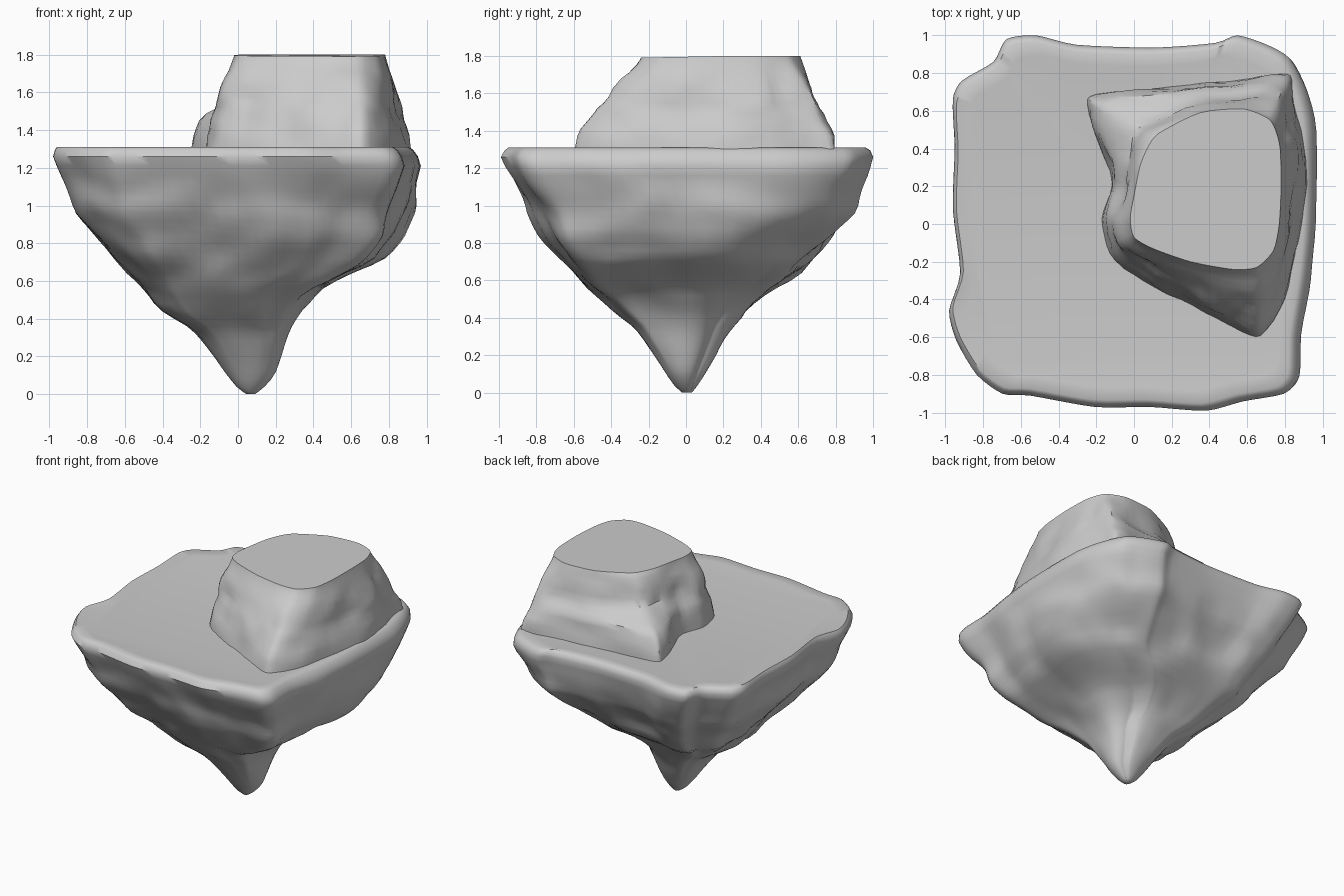
import bpy, bmesh, math
from mathutils import Vector, noise


def spline(pts, k):
    """Closed curve through the points, k samples per segment."""
    p = [Vector(q) for q in pts]
    n, out = len(p), []
    for i in range(n):
        a, b, c, d = p[i - 1], p[i], p[(i + 1) % n], p[(i + 2) % n]
        m0, m1 = (c - a) * 0.35, (d - b) * 0.35
        for j in range(k):
            t = j / k
            out.append(b * (2*t**3 - 3*t*t + 1) + m0 * (t**3 - 2*t*t + t)
                       + c * (3*t*t - 2*t**3) + m1 * (t**3 - t*t))
    return out


def table(rows, z):
    """Linear lookup of a row by its first value (rows descend)."""
    for a, b in zip(rows, rows[1:]):
        if z >= b[0]:
            t = (a[0] - z) / (a[0] - b[0])
            return [u + (v - u) * t for u, v in zip(a[1:], b[1:])]
    return list(rows[-1][1:])


def loft(name, rings, angle):
    bm = bmesh.new()
    vs = [[bm.verts.new(p) for p in r] for r in rings]
    n = len(vs[0])
    for a, b in zip(vs, vs[1:]):
        for i in range(n):
            j = (i + 1) % n
            bm.faces.new((a[i], a[j], b[j], b[i]))
    bm.faces.new(vs[0])
    bm.faces.new(vs[-1])
    bmesh.ops.recalc_face_normals(bm, faces=bm.faces[:])
    me = bpy.data.meshes.new(name)
    bm.to_mesh(me)
    bm.free()
    ob = bpy.data.objects.new(name, me)
    bpy.context.collection.objects.link(ob)
    bpy.context.view_layer.objects.active = ob
    ob.select_set(True)
    bpy.ops.object.shade_smooth_by_angle(angle=math.radians(angle))
    ob.select_set(False)


# Island: irregular square plateau tapering to a spike
plateau = [(0.98, 0.0), (0.98, 0.5), (0.93, 0.72), (0.85, 0.88), (0.73, 0.95), (0.57, 1.0),
           (0.45, 0.96), (0.12, 0.935), (-0.3, 0.95), (-0.52, 1.0), (-0.68, 0.98),
           (-0.75, 0.86), (-0.92, 0.76), (-0.97, 0.66), (-0.96, 0.4), (-0.97, 0.08),
           (-0.93, -0.26), (-0.99, -0.46), (-0.95, -0.62), (-0.84, -0.8), (-0.7, -0.9),
           (-0.55, -0.91), (-0.2, -0.97), (0.1, -0.97), (0.4, -0.99), (0.6, -0.94),
           (0.82, -0.9), (0.89, -0.82), (0.9, -0.6), (0.95, -0.3)]
# z, x min, x max, y min, y max, squareness
extents = [(1.31, -0.97, 0.92, -0.96, 0.96, 1), (1.295, -0.98, 0.945, -0.98, 0.985, 1),
           (1.26, -0.99, 0.97, -1.0, 1.0, 1), (1.21, -0.97, 0.985, -0.98, 0.985, 1),
           (1.1, -0.92, 0.95, -0.92, 0.95, 0.97), (0.97, -0.87, 0.91, -0.85, 0.91, 0.92),
           (0.85, -0.78, 0.86, -0.77, 0.81, 0.9), (0.7, -0.65, 0.76, -0.67, 0.67, 0.85),
           (0.63, -0.6, 0.6, -0.6, 0.59, 0.8), (0.55, -0.52, 0.41, -0.52, 0.48, 0.75),
           (0.45, -0.42, 0.33, -0.4, 0.36, 0.6), (0.35, -0.25, 0.29, -0.29, 0.25, 0.4),
           (0.2, -0.13, 0.235, -0.18, 0.165, 0.2), (0.1, -0.06, 0.195, -0.11, 0.1, 0),
           (0.03, 0.0, 0.13, -0.055, 0.055, 0), (0, 0.045, 0.09, -0.02, 0.03, 0)]
outline = spline(plateau, 4)
heights = [1.31, 1.295, 1.26, 1.21] + [1.16 - 0.04 * i for i in range(29)] + [0.015, 0]
rings = []
for z in heights:
    x0, x1, y0, y1, sq = table(extents, z)
    amp = 0.055 * max(0, min(1, (1.24 - z) * 4, z * 1.6))
    ring = []
    for p in outline:
        a = math.atan2(p.y, p.x)
        # the back right corner is cut away below the rim
        s = sq - max(0, 1 - abs(a - 0.78) / 0.6) * 0.8 * min(1, max(0, (1.15 - z) * 2))
        u = p.normalized() * (p.length * s + (1 - s))
        v = Vector(((x0 + x1) / 2 + u.x * (x1 - x0) / 2,
                    (y0 + y1) / 2 + u.y * (y1 - y0) / 2, z))
        n = noise.noise(v * 2.6) + 0.5 * noise.noise(v * 5.5)
        d = Vector((u.x, u.y, 0)).normalized()
        ring.append(v + d * n * amp)
    rings.append(ring)
inner = [Vector((0.02 + (p.x - 0.02) * 0.93, p.y * 0.93, 1.3)) for p in rings[0]]
loft("floating_island", [inner] + rings, 50)

# Boulder: base and top outlines matched point for point
base = [(0.92, 0.2), (0.9, 0.45), (0.85, 0.65), (0.83, 0.79), (0.7, 0.79), (0.3, 0.74),
        (-0.2, 0.69), (-0.25, 0.63), (-0.17, 0.38), (-0.12, 0.2), (-0.18, 0.03),
        (-0.13, -0.16), (0.05, -0.3), (0.3, -0.44), (0.55, -0.57), (0.67, -0.6),
        (0.8, -0.4), (0.87, -0.1)]
top = [(0.78, 0.2), (0.775, 0.4), (0.75, 0.5), (0.71, 0.56), (0.58, 0.61), (0.35, 0.59),
       (0.13, 0.48), (0.07, 0.4), (0.03, 0.3), (0.0, 0.15), (-0.02, 0.03),
       (0.0, -0.07), (0.1, -0.13), (0.3, -0.2), (0.52, -0.24), (0.65, -0.23),
       (0.74, -0.14), (0.77, 0.0)]
b, t = spline(base, 4), spline(top, 4)
# z, blend to top for most sides, blend for the shelf at the back left
blend = [(1.8, 1, 1), (1.78, 0.97, 0.95), (1.7, 0.78, 0.86), (1.58, 0.5, 0.75),
         (1.52, 0.36, 0.45), (1.48, 0.28, 0.14), (1.38, 0.1, 0.04), (1.27, 0, 0)]
rings = []
for z in [1.8, 1.785, 1.76, 1.72, 1.68, 1.63, 1.58, 1.55, 1.52, 1.49, 1.45, 1.41, 1.37, 1.32, 1.27]:
    f, shelf = table(blend, z)
    ring = []
    for i, (p, q) in enumerate(zip(b, t)):
        w = max(0, 1 - abs(i / 4 - 6.5) / 3.5)
        w = min(1, w * 1.5)
        g = f + (shelf - f) * w
        v = p.lerp(q, g).to_3d()
        v.z = z - (0.02 * max(0, (0.2 - v.y)) if z > 1.7 else 0)
        d = Vector((p.x - 0.38, p.y - 0.2, 0)).normalized()
        amp = 0.03 * min(1, (1.8 - z) * 6, (z - 1.2) * 5)
        ring.append(v + d * amp * (noise.noise(v * 5) + 0.5 * noise.noise(v * 11)))
    rings.append(ring)
loft("boulder", rings, 40)
